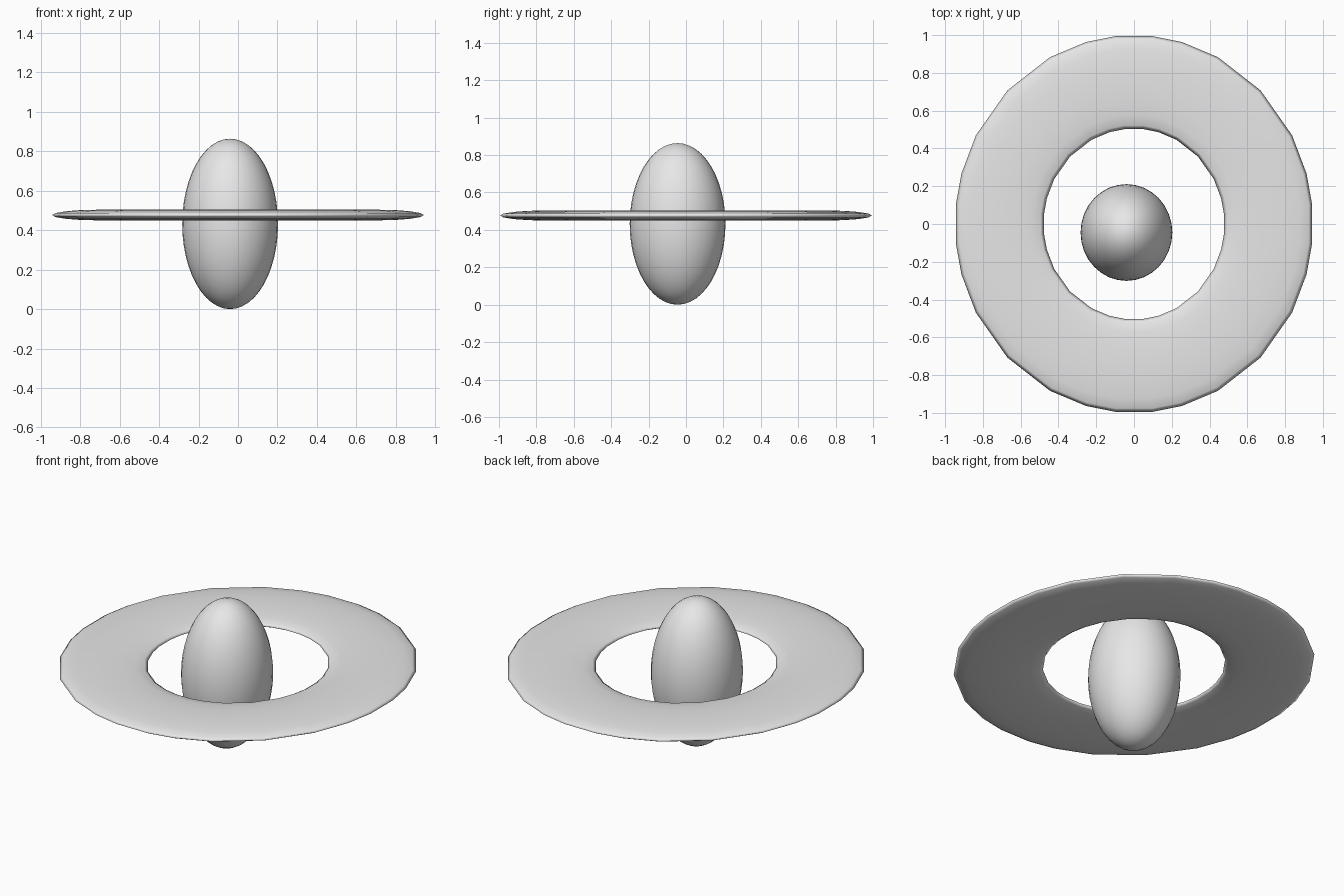
import bpy, bmesh, math

cube = bpy.data.objects.get("Cube")
if cube:
    bpy.data.objects.remove(cube, do_unlink=True)

# One plain grey
grey = bpy.data.materials.new("light_grey")
grey.use_nodes = True
colour = (0.8, 0.8, 0.8, 1.0)
grey.diffuse_color = colour
grey.node_tree.nodes["Principled BSDF"].inputs["Base Color"].default_value = colour


def add_object(name, bm, location, scale):
    """Turn a bmesh into a smooth, scaled object."""
    bmesh.ops.scale(bm, vec=scale, verts=bm.verts)
    bmesh.ops.recalc_face_normals(bm, faces=bm.faces)
    mesh = bpy.data.meshes.new(name)
    bm.to_mesh(mesh)
    bm.free()
    mesh.materials.append(grey)
    mesh.shade_smooth()
    obj = bpy.data.objects.new(name, mesh)
    obj.location = location
    bpy.context.collection.objects.link(obj)
    return obj


# Central ellipsoid, slightly off centre
bm = bmesh.new()
bmesh.ops.create_uvsphere(bm, u_segments=32, v_segments=24, radius=1)
add_object("core", bm, (-0.04, -0.045, 0.432), (0.243, 0.256, 0.432))

# Flat ring: an oval section swept round unevenly spaced steps
quarter = [6, 15.5, 28, 45, 62, 74.5, 84]
angles = [math.radians(q * 90 + a) for q in range(4) for a in quarter]
SECTION = 16
bm = bmesh.new()
loops = []
for a in angles:
    loop = []
    for j in range(SECTION):
        t = math.tau * j / SECTION
        r = 0.7525 + 0.2475 * math.cos(t)
        loop.append(bm.verts.new((r * math.cos(a), r * math.sin(a), math.sin(t))))
    loops.append(loop)
for i, loop in enumerate(loops):
    after = loops[(i + 1) % len(loops)]
    for j in range(SECTION):
        k = (j + 1) % SECTION
        bm.faces.new((loop[j], after[j], after[k], loop[k]))
add_object("ring", bm, (0, 0, 0.477), (0.948, 1.0, 0.027))
